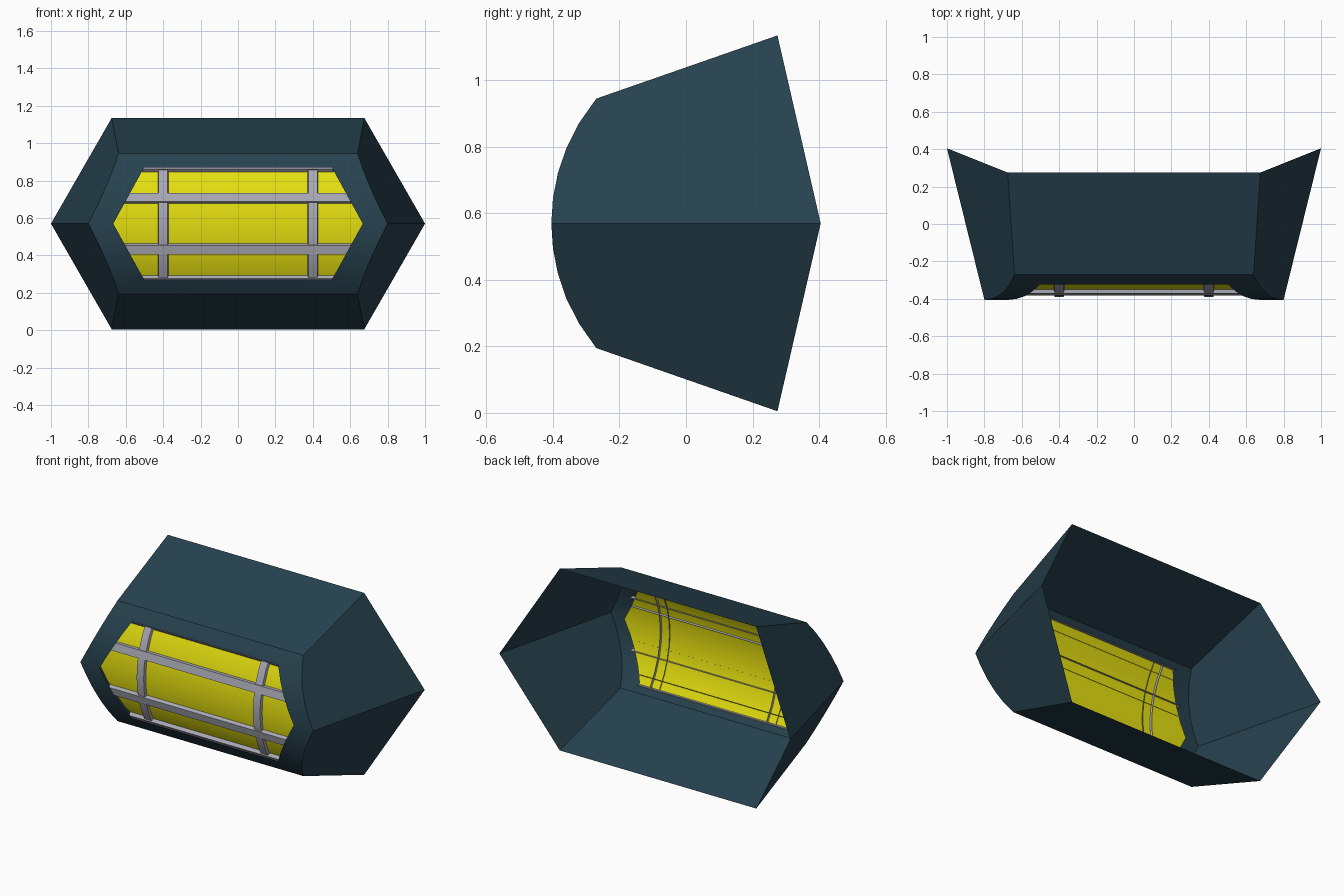
import bpy, bmesh, math

cube = bpy.data.objects.get("Cube")
if cube:
    bpy.data.objects.remove(cube, do_unlink=True)

MID_Z, AXIS_Y = 0.57, 0.183      # axis of the curved front
SHELL_R, PANE_R = 0.588, 0.558
STEP = 0.075                     # height of one facet row


def material(name, color):
    m = bpy.data.materials.new(name)
    m.use_nodes = True
    m.diffuse_color = (*color, 1)
    bsdf = next(n for n in m.node_tree.nodes if n.type == 'BSDF_PRINCIPLED')
    bsdf.inputs["Base Color"].default_value = (*color, 1)
    return m


teal = material("dark_teal", (0.020, 0.054, 0.077))
yellow = material("yellow", (0.78, 0.74, 0.005))
grey = material("light_grey", (0.40, 0.40, 0.47))


def build(name, polygons, mat):
    """Weld polygons into one mesh that faces the front."""
    bm = bmesh.new()
    for poly in polygons:
        bm.faces.new([bm.verts.new(p) for p in poly])
    bmesh.ops.remove_doubles(bm, verts=bm.verts, dist=0.0005)
    bmesh.ops.recalc_face_normals(bm, faces=bm.faces)
    bm.normal_update()
    if sum(f.normal.y * f.calc_area() for f in bm.faces) > 0:
        bmesh.ops.reverse_faces(bm, faces=bm.faces)
    mesh = bpy.data.meshes.new(name)
    bm.to_mesh(mesh)
    bm.free()
    mesh.materials.append(mat)
    obj = bpy.data.objects.new(name, mesh)
    bpy.context.collection.objects.link(obj)
    bpy.ops.object.select_all(action='DESELECT')
    obj.select_set(True)
    bpy.context.view_layer.objects.active = obj
    bpy.ops.object.shade_smooth_by_angle(angle=math.radians(28))
    return obj


def grid(rows):
    """Quads between neighbouring rows of points."""
    return [(a[i], a[i + 1], b[i + 1], b[i])
            for a, b in zip(rows, rows[1:]) for i in range(len(a) - 1)]


def arc_y(dz, r):
    return AXIS_Y - math.sqrt(r * r - dz * dz)


def polar(x, angle, r, shift=0.0):
    """Point on the curved front, shifted along the tangent."""
    c, s = math.cos(angle), math.sin(angle)
    return (x, AXIS_Y - r * c + shift * s, MID_Z + r * s + shift * c)


def hole_x(dz):
    return 0.667 - 0.55 * abs(dz)


def outer_x(y, dz):
    """Where the flat end panel meets the curved front."""
    return 1 + 0.247 * (y - 0.405) - 0.518 * abs(dz)


# Shell: curved front frame with hexagonal opening, flared walls, open back
faces = []
for up in (1, -1):
    rows = []
    for k in range(6):
        dz = k * STEP
        y = arc_y(dz, SHELL_R)
        rows.append((outer_x(y, dz), hole_x(dz), y, MID_Z + up * dz))
    o4, h4, y4, z4 = rows[4]
    o5, _, y5, z5 = rows[5]
    back_y, back_z = 0.275, MID_Z + up * 0.565
    back_x = outer_x(back_y, 0.565)
    # strip above / below the opening, then the long wall
    faces.append([(-o4, y4, z4), (-h4, y4, z4), (h4, y4, z4),
                  (o4, y4, z4), (o5, y5, z5), (-o5, y5, z5)])
    faces.append([(-o5, y5, z5), (o5, y5, z5),
                  (back_x, back_y, back_z), (-back_x, back_y, back_z)])
    for side in (1, -1):
        # frame beside the opening
        faces += grid([[(side * o, y, z), (side * h, y, z)]
                       for o, h, y, z in rows[:5]])
        # flat end panel
        faces.append([(side, 0.405, MID_Z), (side * back_x, back_y, back_z)]
                     + [(side * o, y, z) for o, h, y, z in reversed(rows)])
build("shell", faces, teal)

# Curved pane just behind the opening
levels = [0.08 * k for k in range(-4, 5)]
pane_rows = []
for dz in levels:
    x, y = hole_x(dz) + 0.02, arc_y(dz, PANE_R)
    pane_rows.append([(-x, y, MID_Z + dz), (x, y, MID_Z + dz)])
build("window_pane", grid(pane_rows), yellow)


def channel(r_out):
    """Tapered open-backed bar profile: (offset, radius)."""
    return [(-0.032, 0.546), (-0.024, r_out), (0.024, r_out), (0.032, 0.546)]


# Horizontal bars
for name, dz in (("top", 0.312), ("upper", 0.14), ("lower", -0.14), ("bottom", -0.312)):
    angle = math.asin(dz / 0.575)
    half = hole_x(dz) + 0.035
    build(name + "_bar", grid([[polar(x, angle, r, w) for w, r in channel(0.577)]
                               for x in (-half, half)]), grey)

# Vertical bars following the curve
for name, x in (("left", 0.4), ("right", -0.4)):
    build(name + "_upright", grid([[polar(x + w, math.asin(dz / PANE_R), r)
                                    for w, r in channel(0.573)]
                                   for dz in levels]), grey)
